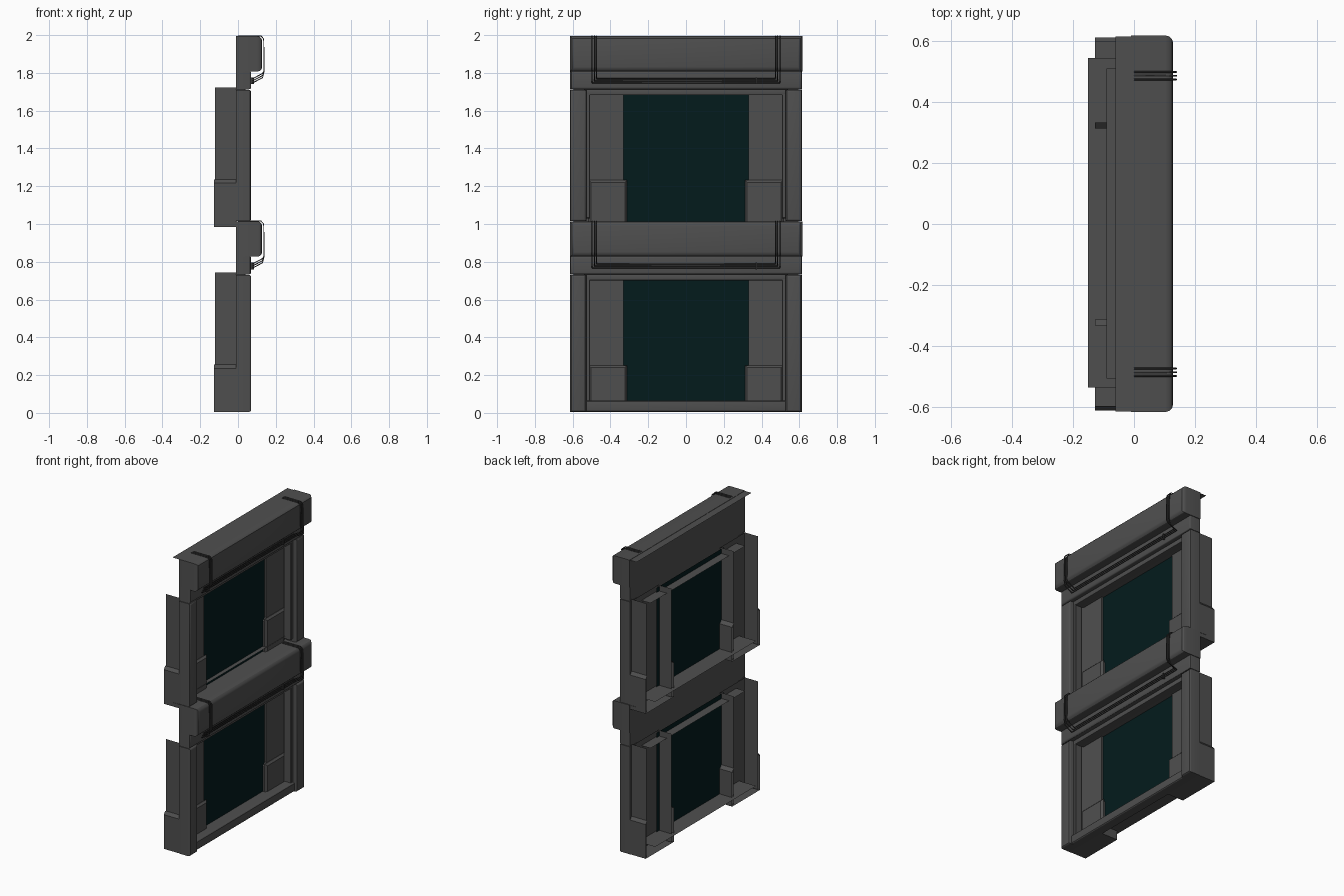
import bpy
import bmesh
from mathutils import Vector

cube = bpy.data.objects.get("Cube")
if cube:
    bpy.data.objects.remove(cube, do_unlink=True)


def make_material(name, color):
    mat = bpy.data.materials.new(name)
    mat.use_nodes = True
    mat.diffuse_color = (*color, 1)
    mat.node_tree.nodes["Principled BSDF"].inputs["Base Color"].default_value = (*color, 1)
    return mat


GREY = make_material("dark grey frame", (0.078, 0.078, 0.078))
GLASS = make_material("deep teal glass", (0.001, 0.011, 0.012))
CABLE = make_material("charcoal cable", (0.04, 0.04, 0.04))


def add_object(name, bm, mat):
    mesh = bpy.data.meshes.new(name)
    bm.to_mesh(mesh)
    bm.free()
    mesh.materials.append(mat)
    obj = bpy.data.objects.new(name, mesh)
    bpy.context.collection.objects.link(obj)
    return obj


def box(name, x, y, z, bevel=0.0, mat=GREY, segments=3):
    """Box from (min, max) pairs; the edges of its +x side may be rounded."""
    bm = bmesh.new()
    bmesh.ops.create_cube(bm, size=1)
    for v in bm.verts:
        v.co = Vector([(a + b) / 2 + c * (b - a) for (a, b), c in zip((x, y, z), v.co)])
    if bevel:
        outer = [e for e in bm.edges if min(v.co.x for v in e.verts) > sum(x) / 2]
        bmesh.ops.bevel(bm, geom=outer, offset=bevel, segments=segments,
                        profile=0.5, affect='EDGES')
    obj = add_object(name, bm, mat)
    if bevel:
        bpy.ops.object.select_all(action='DESELECT')
        obj.select_set(True)
        bpy.context.view_layer.objects.active = obj
        bpy.ops.object.shade_smooth_by_angle()
    return obj


def sheet(name, corners, mat=GREY):
    """Single flat panel."""
    bm = bmesh.new()
    bm.faces.new([bm.verts.new(c) for c in corners])
    return add_object(name, bm, mat)


def shelf(name, x, y, z):
    return sheet(name, [(x[0], y[0], z), (x[1], y[0], z), (x[1], y[1], z), (x[0], y[1], z)])


def wall(name, x, profile):
    """Upright panel running along x, following (y, z) points."""
    bm = bmesh.new()
    rows = [[bm.verts.new((px, y, z)) for px in x] for y, z in profile]
    for a, b in zip(rows, rows[1:]):
        bm.faces.new((a[0], a[1], b[1], b[0]))
    return add_object(name, bm, GREY)


def cable(name, points, radius=0.003):
    curve = bpy.data.curves.new(name, 'CURVE')
    curve.dimensions = '3D'
    curve.bevel_depth = radius
    curve.bevel_resolution = 1
    spline = curve.splines.new('POLY')
    spline.points.add(len(points) - 1)
    for p, co in zip(spline.points, points):
        p.co = (*co, 1)
    curve.materials.append(CABLE)
    obj = bpy.data.objects.new(name, curve)
    bpy.context.collection.objects.link(obj)


def window_module(tag, base):
    low = base + (0.0 if tag == "lower" else 0.03)

    # Head beam with its thin rear flange and the neck below it
    box(tag + "_head_beam", (-0.01, 0.128), (-0.615, 0.617),
        (base + 0.827, base + 1.014), 0.025)
    shelf(tag + "_beam_flange", (-0.06, -0.01), (-0.613, 0.613), base + 1.012)
    box(tag + "_neck", (-0.01, 0.07), (-0.613, 0.613),
        (base + 0.733, base + 0.83), 0.012)

    # Frame rail above the opening
    box(tag + "_top_rail", (-0.01, 0.04), (-0.54, 0.54),
        (base + 0.702, base + 0.735), 0.006, segments=2)

    # Posts, stops, jamb plates and rear casings on both sides
    for side, word in ((1, "far"), (-1, "near")):
        def span(a, b):
            return tuple(sorted((side * a, side * b)))
        part = f"{tag}_{word}_"
        box(part + "post", (-0.01, 0.07), span(0.528, 0.613),
            (low + 0.005, base + 0.73), 0.012)
        box(part + "inner_stop", (-0.01, 0.04), span(0.508, 0.535),
            (low + 0.02, base + 0.72), 0.004, segments=1)
        sheet(part + "jamb_plate", [(-0.022, side * y, base + z) for y, z in
              ((0.332, 0.01), (0.595, 0.01), (0.595, 0.74), (0.332, 0.74))])
        box(part + "jamb_foot_plate", (-0.022, -0.007), span(0.312, 0.515),
            (base + 0.005, base + 0.252), 0.012, segments=1)
        for label, y, foot_y, front in (("outer", 0.595, 0.611, -0.01),
                                        ("inner", 0.332, 0.312, -0.022)):
            wall(f"{part}{label}_casing", (-0.123, front),
                 [(side * y, base + 0.01), (side * y, base + 0.742)])
            wall(f"{part}{label}_casing_foot", (-0.127, front),
                 [(side * foot_y, base + 0.005), (side * foot_y, base + 0.236),
                  (side * y, base + 0.256)])
        shelf(part + "casing_floor", (-0.127, -0.01), span(0.312, 0.611), base + 0.005)

    # Glass pane, head shelf and sill plate
    sheet(tag + "_glass", [(-0.033, y, base + z) for y, z in
          ((-0.36, 0.03), (0.36, 0.03), (0.36, 0.735), (-0.36, 0.735))], GLASS)
    shelf(tag + "_head_shelf", (-0.09, -0.005), (-0.505, 0.508), base + 0.703)
    shelf(tag + "_sill_plate", (-0.15, -0.005), (-0.535, 0.543), base + 0.066)

    # Bundle of three cables wrapped over the beam and run beneath it
    for k in (-1, 0, 1):
        y = 0.485 + k * 0.012
        drop = k * 0.011
        side_path = [(0.0, 1.015), (0.122, 1.015), (0.136, 1.0), (0.138, 0.83),
                     (0.13, 0.806 - drop), (0.1, 0.79 - drop), (0.077, 0.778 - drop)]
        left = [(px, -y, base + pz) for px, pz in side_path]
        right = [(px, y, base + pz) for px, pz in reversed(side_path)]
        cable(f"{tag}_cable_{k + 2}", left + right)
    box(tag + "_cable_tie", (0.07, 0.084), (0.368, 0.376),
        (base + 0.76, base + 0.796), mat=CABLE)


window_module("lower", 0.0)
window_module("upper", 0.98)

# Bottom rail under the lower window
box("bottom_rail", (-0.01, 0.055), (-0.535, 0.535), (0.005, 0.066), 0.012)
